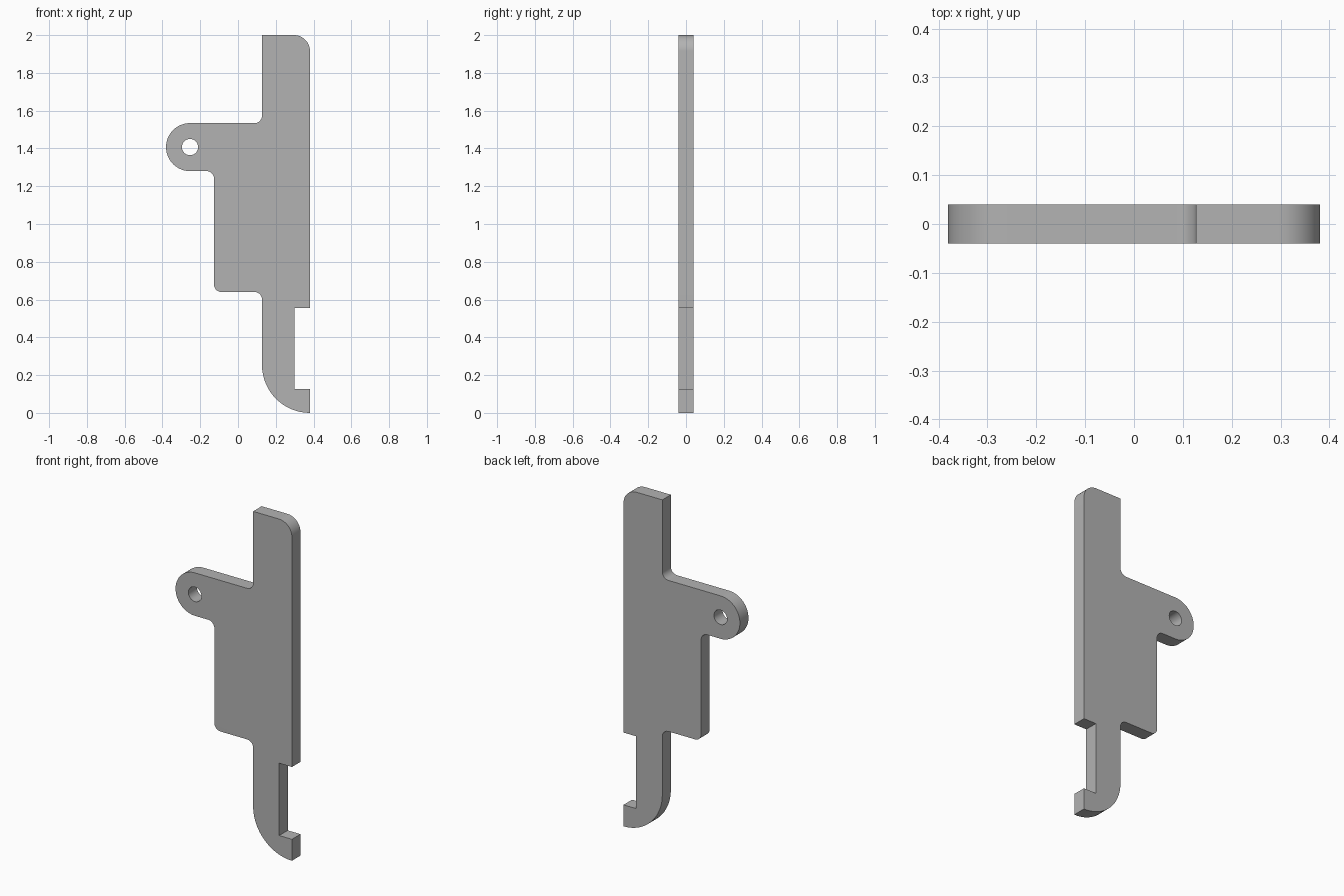
import bpy
import math
from mathutils import Vector, Matrix

cube = bpy.data.objects.get("Cube")
if cube:
    bpy.data.objects.remove(cube, do_unlink=True)

HALF_THICKNESS = 0.04
TAB = 0.127          # radius of the rounded tab end
FILLET = 0.04


def rounded(corners, steps=16):
    """Outline from (x, z, radius) corners, each radius turned into an arc."""
    points = []
    for i, (x, z, r) in enumerate(corners):
        here = Vector((x, z))
        back = (Vector(corners[i - 1][:2]) - here).normalized()
        ahead = (Vector(corners[(i + 1) % len(corners)][:2]) - here).normalized()
        centre = here + r * (back + ahead)
        for k in range(steps + 1 if r else 1):
            t = math.pi / 2 * k / steps
            p = centre - r * (ahead * math.cos(t) + back * math.sin(t))
            if not points or (p - points[-1]).length > 1e-4:
                points.append(p)
    return points


def circle(x, z, r, steps=32):
    angles = [2 * math.pi * k / steps for k in range(steps)]
    return [Vector((x + r * math.cos(a), z + r * math.sin(a))) for a in angles]


# Plate outline, clockwise from the top left corner
outline = rounded([
    (0.127, 2.0, 0), (0.381, 2.0, 0.085),               # top of the blade
    (0.381, 0.555, 0), (0.298, 0.555, 0),               # latch notch
    (0.298, 0.127, 0), (0.381, 0.127, 0),
    (0.381, 0, 0), (0.127, 0, 0.254),                   # curved hook
    (0.127, 0.64, FILLET), (-0.127, 0.64, FILLET),      # wide body
    (-0.127, 1.28, FILLET),
    (-0.381, 1.28, TAB), (-0.381, 1.534, TAB),          # pivot tab
    (0.127, 1.534, FILLET),
])
pivot_hole = circle(-0.254, 1.407, 0.043)

# Filled profile extruded to the plate thickness
curve = bpy.data.curves.new("plate_profile", "CURVE")
curve.dimensions = "2D"
curve.fill_mode = "BOTH"
curve.extrude = HALF_THICKNESS
for loop in (outline, pivot_hole):
    spline = curve.splines.new("POLY")
    spline.points.add(len(loop) - 1)
    for point, p in zip(spline.points, loop):
        point.co = (p.x, p.y, 0, 1)
    spline.use_cyclic_u = True

plate = bpy.data.objects.new("latch_plate", curve)
bpy.context.collection.objects.link(plate)
bpy.ops.object.select_all(action="DESELECT")
plate.select_set(True)
bpy.context.view_layer.objects.active = plate
bpy.ops.object.convert(target="MESH")
plate = bpy.context.object
plate.name = "latch_plate"

# Stand the plate upright and weld the rims
plate.data.transform(Matrix.Rotation(math.pi / 2, 4, "X"))
bpy.ops.object.mode_set(mode="EDIT")
bpy.ops.mesh.select_all(action="SELECT")
bpy.ops.mesh.remove_doubles(threshold=0.0001)
bpy.ops.mesh.normals_make_consistent(inside=False)
bpy.ops.object.mode_set(mode="OBJECT")
bpy.ops.object.shade_smooth_by_angle(angle=math.radians(30))

# Single grey finish
grey = bpy.data.materials.new("plain_grey")
grey.use_nodes = True
colour = (0.45, 0.45, 0.45, 1)
grey.diffuse_color = colour
grey.node_tree.nodes["Principled BSDF"].inputs["Base Color"].default_value = colour
plate.data.materials.clear()
plate.data.materials.append(grey)
